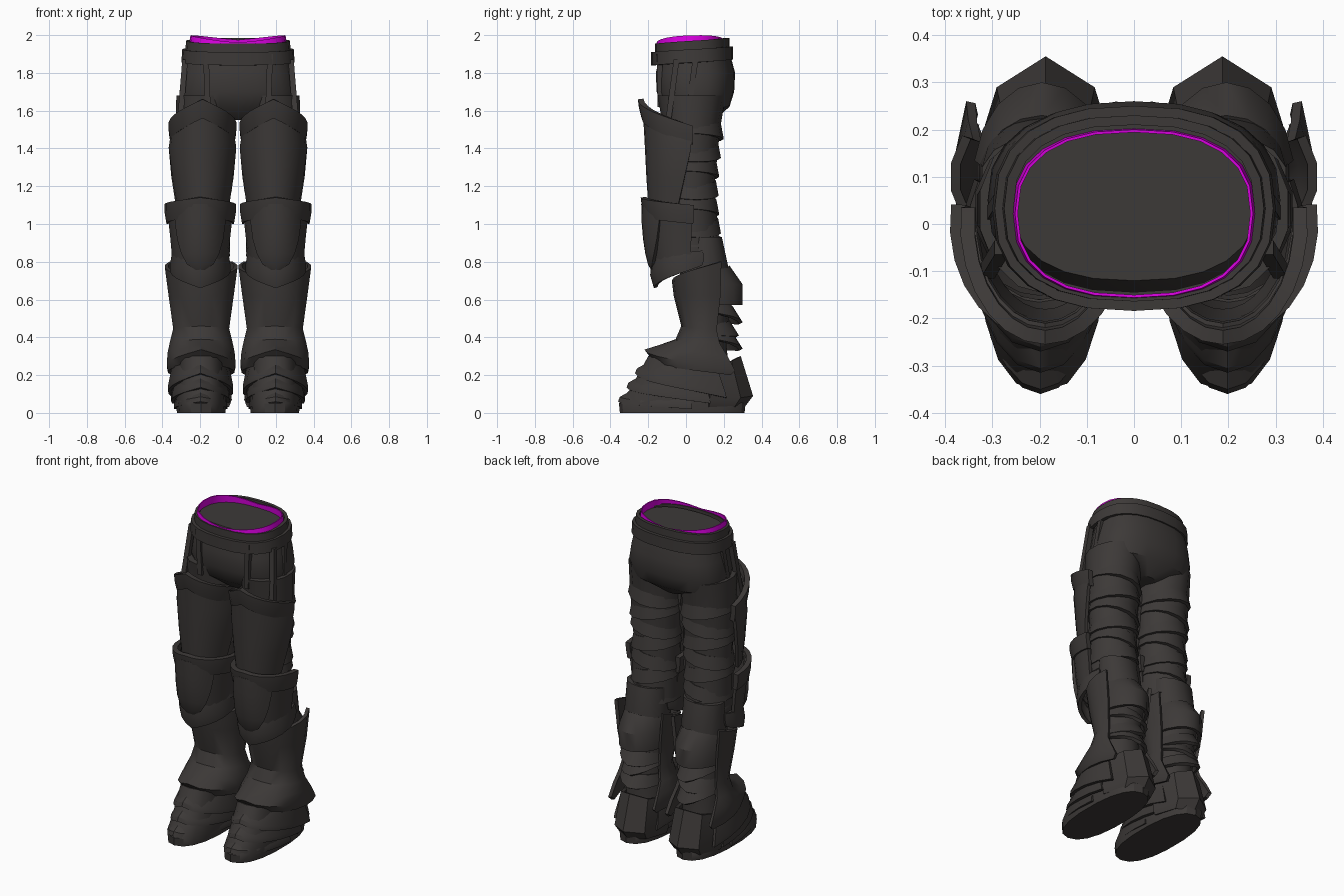
import bpy, bmesh
from math import sin, cos, pi, radians, copysign
from mathutils import Vector

old = bpy.data.objects.get("Cube")
if old:
    bpy.data.objects.remove(old, do_unlink=True)

FRONT, BACK = -1, 1
RING = 180


def material(name, rgb):
    mat = bpy.data.materials.new(name)
    mat.use_nodes = True
    mat.diffuse_color = (*rgb, 1)
    bsdf = mat.node_tree.nodes["Principled BSDF"]
    bsdf.inputs["Base Color"].default_value = (*rgb, 1)
    return mat


DARK = material("dark leather", (.046, .041, .039))
MAGENTA = material("magenta lining", (.7, 0, .75))


def finish(bm, name, mat=DARK, thick=0, mirror=True):
    """Turn the mesh into a shaded object, repeated on the other leg."""
    mesh = bpy.data.meshes.new(name)
    bm.to_mesh(mesh)
    bm.free()
    mesh.materials.append(mat)
    obj = bpy.data.objects.new(name, mesh)
    bpy.context.collection.objects.link(obj)
    bpy.ops.object.select_all(action='DESELECT')
    obj.select_set(True)
    bpy.context.view_layer.objects.active = obj
    if thick:
        solid = obj.modifiers.new("thickness", 'SOLIDIFY')
        solid.thickness = thick
        solid.offset = -1
        bpy.ops.object.modifier_apply(modifier=solid.name)
    bpy.ops.object.shade_smooth_by_angle(angle=radians(32))
    if mirror:
        obj.modifiers.new("mirror", 'MIRROR').use_mirror_merge = False


def power(value, exponent):
    return copysign(abs(value) ** exponent, value)


def shell(name, at, half, rows, thick=.02, steps=14, face=FRONT, lean=0,
          wave=0, square=1, mat=DARK, mirror=True):
    """Loft arcs around a centre, each (height, drop at ends, radius x, radius y).
    Rings close; without thickness they are capped."""
    bm = bmesh.new()
    grid = []
    closed = half == RING
    for height, drop, rx, ry, *own_half in rows:
        reach = radians(own_half[0] if own_half else half)
        line = []
        for i in range(steps if closed else steps + 1):
            u = 2 * i / steps - 1
            a = reach * u
            fall = (1 - cos(a)) / 2 if closed else abs(u)
            z = height - drop * fall + lean * sin(a) + wave * abs(sin(a))
            line.append(bm.verts.new((at[0] + rx * power(sin(a), square),
                                      at[1] + face * ry * power(cos(a), square), z)))
        grid.append(line)
    for low, high in zip(grid, grid[1:]):
        for i in range(steps):
            j = (i + 1) % len(low)
            bm.faces.new((low[i], low[j], high[j], high[i]))
    bm.normal_update()
    outward = 0
    for f in bm.faces:
        centre = f.calc_center_median()
        outward += f.normal.dot(centre - Vector((*at, centre.z)))
    if outward < 0:
        bmesh.ops.reverse_faces(bm, faces=bm.faces)
    if closed and not thick:
        bm.faces.new(grid[0])
        bm.faces.new(grid[-1])
        bmesh.ops.recalc_face_normals(bm, faces=bm.faces)
    finish(bm, name, mat, thick, mirror)


def rim(name, at, half, row):
    """Raised lip following the top row of a guard."""
    z, drop, rx, ry = row
    shell(name, at, half, [(z - .06, drop, rx + .005, ry + .005),
                           (z, drop, rx + .015, ry + .02),
                           (z + .04, drop, rx + .015, ry + .025)], thick=.03)


def strap(name, start, end):
    """Flat strap between two points."""
    bm = bmesh.new()
    bmesh.ops.create_cube(bm, size=.03)
    for v in bm.verts:
        anchor = Vector(end if v.co.z > 0 else start)
        v.co = anchor + Vector((v.co.x, v.co.y, 0))
    finish(bm, name)


# Hips, waistband, belt and lining
waist = dict(steps=24, square=.82, mirror=False)
shell("hips", (0, .05), RING, [(1.55, 0, .07, .1), (1.62, 0, .29, .18),
                               (1.7, 0, .31, .205), (1.8, 0, .29, .21),
                               (1.95, 0, .26, .17)], thick=0, **waist)
for name, z, grow in (("belt", 1.84, .035), ("waistband", 1.885, .015)):
    shell(name, (0, .033), RING, [(z, -.03, .265 + grow, .182 + grow),
                                  (z + .07, -.03, .26 + grow, .182 + grow)], **waist)
shell("lining", (0, .022), RING, [(1.92, 0, .258, .182), (1.96, -.015, .252, .178)],
      thick=.006, wave=.031, mat=MAGENTA, **waist)

# Hanging straps
strap("front_strap", (.16, -.135, 1.62), (.17, -.14, 1.9))
for name, y in (("side_strap_front", -.05), ("side_strap_back", .05)):
    strap(name, (.31, y - .05, 1.5), (.28, y, 1.87))

# Cloth legs and slanted wrappings
THIGH, CALF = (.18, .03), (.195, .1)
shell("thigh", THIGH, RING, [(1.68, 0, .15, .18), (1.5, 0, .155, .15),
                             (1.2, 0, .14, .12), (.85, 0, .14, .15)], thick=0)
shell("calf", CALF, RING, [(.93, 0, .13, .09), (.65, 0, .135, .15),
                           (.4, 0, .12, .11), (.2, 0, .12, .13)], thick=0)
for k in range(7):
    z = 1.5 - k / 10
    rx = .16 - .003 * k
    ry = .143 + .003 * (k - 3) ** 2
    shell(f"leg_wrap_{k + 1}", THIGH, RING,
          [(z - .04, .01, rx, ry), (z + .04, .01, rx - .015, ry - .015)],
          lean=.025 * (-1) ** k)

# Thigh guard with raised rim, its rear edges drawing in towards the knee
thigh_at = (.188, 0)
thigh_top = (1.62, .14, .165, .23)
shell("thigh_guard", thigh_at, 97, [(1.1, 0, .145, .2, 78), (1.25, 0, .165, .21, 88),
                                    (1.45, .05, .18, .22), thigh_top])
rim("thigh_guard_rim", thigh_at, 98, thigh_top)

# Knee guard with rim, rounded dome and lower flange
knee_at = (.2, 0)
knee_top = (1.1, .04, .175, .215)
shell("knee_guard", knee_at, 98, [(.78, -.05, .15, .18), (.95, .02, .16, .205), knee_top])
rim("knee_guard_rim", knee_at, 100, knee_top)
dome = []
for k in range(6):
    u = k / 5
    swell = sin(u * pi / 2)
    dome.append((.755 + .35 * u ** 1.5, 0, .155 + .015 * swell, .185 + .052 * swell,
                 8 + 46 * swell ** .8))
shell("knee_cap", knee_at, 55, dome, thick=.03, steps=10)
shell("knee_flange", knee_at, 120, [(.66, -.12, .16, .17), (.73, -.08, .16, .19),
                                    (.82, -.04, .15, .18)])

# Shin guard flaring over the instep and beside the knee
shell("shin_guard", CALF, 120, [(.27, .07, .178, .27), (.335, .11, .185, .32),
                                (.36, .06, .18, .24), (.39, .02, .168, .155),
                                (.46, .02, .15, .125), (.62, 0, .175, .165),
                                (.7, -.1, .195, .175)], steps=12)

# Calf guard and ankle wraps at the back
rear = dict(face=BACK, steps=8)
shell("calf_guard", CALF, 80, [(.57, 0, .14, .2), (.68, 0, .145, .2),
                               (.78, .03, .13, .13)], **rear)
for k in range(3):
    z = .52 - .07 * k
    ry = .19 + .01 * (-1) ** k
    shell(f"ankle_wrap_{k + 1}", CALF, 88,
          [(z - .04, -.03, .13, ry), (z + .04, -.01, .12, ry - .05)],
          lean=.025 * (-1) ** k, **rear)

# Boot with overlapping foot plates, each higher one wider and longer round
shell("boot", (.195, -.02), RING, [(0, 0, .13, .33), (.05, 0, .135, .335),
                                   (.12, 0, .13, .28), (.3, 0, .12, .18)],
      thick=0, steps=18, square=.85)
for k, name in enumerate(("toe_plate", "middle_foot_plate", "upper_foot_plate")):
    z = .06 + .075 * k
    rx = .142 + .016 * k
    ry = .36 - .02 * k
    shell(name, (.198, .025 * k), 95 + 13 * k,
          [(z, .04 + .045 * k, rx, ry), (z + .025, .04 + .045 * k, rx, ry - .01),
           (z + .07, .05, rx - .02, ry - .09)], steps=12)

# Pointed heel guard
shell("heel_guard", (.187, .1), 84, [(.03, 0, .14, .21), (.09, .02, .155, .255),
                                     (.3, .05, .14, .19)], face=BACK, steps=4)
